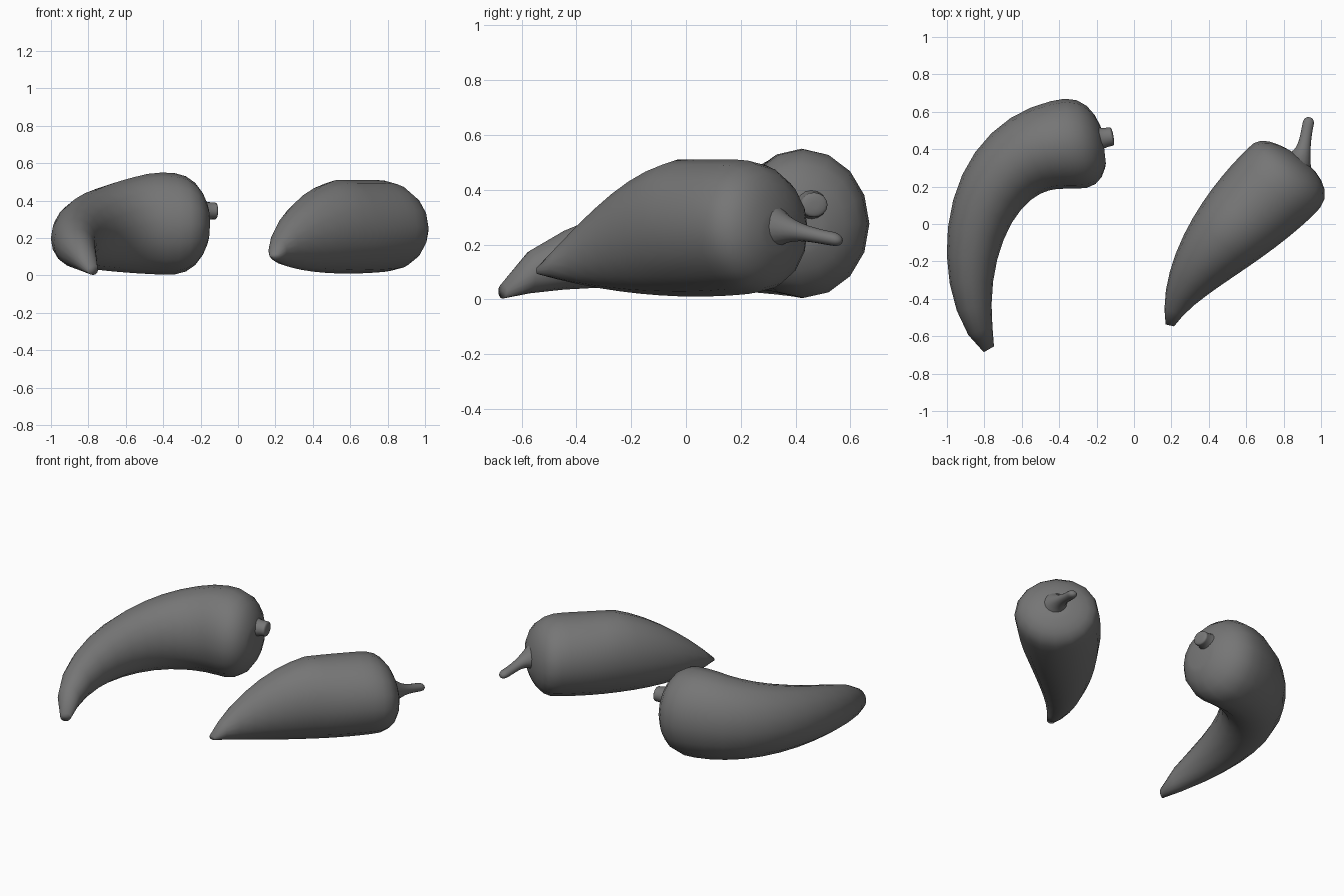
import bpy, bmesh
from math import sin, cos, sqrt, tau, pi
from mathutils import Vector

if "Cube" in bpy.data.objects:
    bpy.data.objects.remove(bpy.data.objects["Cube"])

SIDES, RINGS = 16, 18

skin = bpy.data.materials.new("dark grey")
grey = (.18, .18, .18, 1)
skin.diffuse_color = grey
skin.use_nodes = True
skin.node_tree.nodes["Principled BSDF"].inputs["Base Color"].default_value = grey


def bezier(points, t):
    """Position and direction on a curve, by repeated blending."""
    while len(points) > 2:
        points = [a.lerp(b, t) for a, b in zip(points, points[1:])]
    start, end = points
    return start.lerp(end, t), (end - start).normalized()


def tapered_body(name, spine, half_width, bottom, top, lean=0):
    """Sweep upright ovals along a ground-plane curve; sizes are rules of t."""
    controls = [Vector((x, y, 0)) for x, y in spine]
    bm = bmesh.new()
    loops = []
    for ring in range(RINGS + 1):
        # Rings crowd together towards the rounded end
        t = sin(pi / 2 * max(ring, .1) / RINGS)
        reach = max(t - .87, 0) / .13
        dome = sqrt(1 - .9 * reach ** 3)
        centre, along = bezier(controls, t)
        centre.z = (top(t) + bottom(t)) / 2
        # The end face leans round to the left of the spine
        across = Vector((-along.y, along.x, 0)) - along * lean * reach
        across *= half_width(t) * dome
        up = Vector((0, 0, top(t) - bottom(t))) / 2 * dome
        angles = [tau * side / SIDES for side in range(SIDES)]
        loops.append([bm.verts.new(centre + across * cos(a) + up * sin(a))
                      for a in angles])

    # Skin the rings and close both ends
    for near, far in zip(loops, loops[1:]):
        for side in range(SIDES):
            bm.faces.new((near[side - 1], near[side], far[side], far[side - 1]))
    bm.faces.new(loops[0])
    bm.faces.new(loops[-1])
    bmesh.ops.recalc_face_normals(bm, faces=bm.faces)

    mesh = bpy.data.meshes.new(name)
    bm.to_mesh(mesh)
    bm.free()
    mesh.materials.append(skin)
    mesh.shade_smooth()
    body = bpy.data.objects.new(name, mesh)
    bpy.context.collection.objects.link(body)


# Strongly curved pepper, from tip to shoulder
tapered_body(
    "curved_pepper",
    spine=[(-.77, -.68), (-1, -.3), (-.85, .57), (-.16, .41)],
    half_width=lambda t: .26 * t ** .65 + .02 * (1 - t) ** 3,
    bottom=lambda t: .3 * t * (1 - t) ** 2,
    top=lambda t: min(.55, .6 * sqrt(t)),
    lean=.35,
)

# Its short stubby stem
tapered_body(
    "curved_pepper_stem",
    spine=[(-.22, .45), (-.11, .47)],
    half_width=lambda t: .05 + .04 * (1 - t) ** 3,
    bottom=lambda t: .3 - .05 * (1 - t) ** 3,
    top=lambda t: .39 + .03 * (1 - t) ** 3,
)

# Straighter pepper, from tip to shoulder
tapered_body(
    "straight_pepper",
    spine=[(.19, -.55), (.25, -.25), (.62, .06), (.9, .34)],
    half_width=lambda t: .25 * sin(1.8 * t) + .02 * (1 - t) ** 4,
    bottom=lambda t: .01 + .2 * (t - .65) ** 2,
    top=lambda t: min(.51, .11 + .42 * sin(2.2 * t)),
    lean=.1,
)

# Its long stem, flared at the base and drooping
tapered_body(
    "straight_pepper_stem",
    spine=[(.87, .32), (.92, .4), (.91, .46), (.94, .57)],
    half_width=lambda t: .03 + .06 * (1 - t) ** 4,
    bottom=lambda t: .24 - .05 * t - .06 * (1 - t) ** 4,
    top=lambda t: .3 - .06 * t + .06 * (1 - t) ** 4,
)
